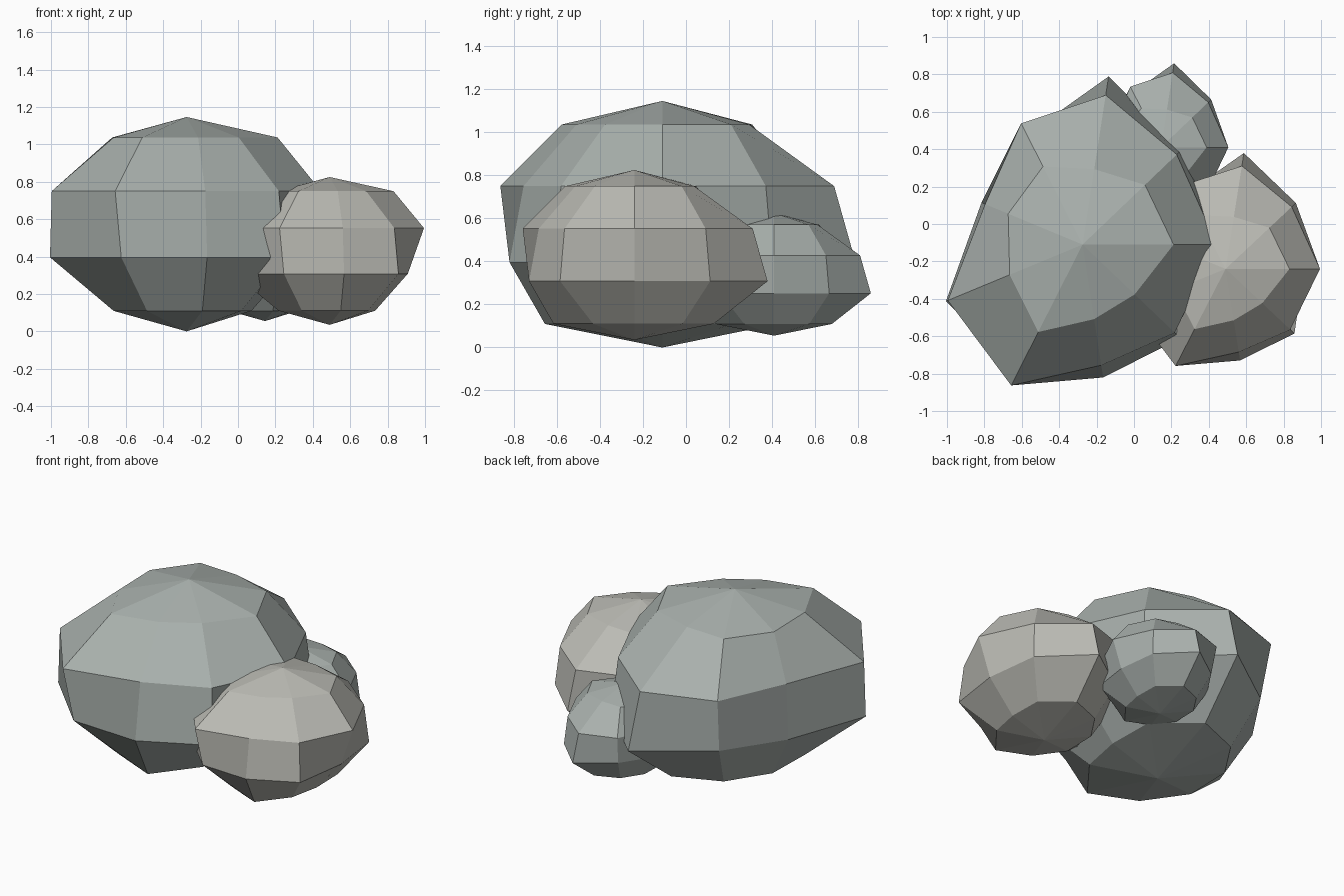
import bpy, bmesh, math

if "Cube" in bpy.data.objects:
    bpy.data.objects.remove(bpy.data.objects["Cube"])

SEGMENTS, BANDS = 9, 5

# Radius factors round the rock for each ring, top to bottom
ROUGHNESS = [
    (1.15, 1.03, 0.85, 1.00, 1.00, 0.98, 1.12, 0.84, 0.86),
    (1.05, 0.96, 1.04, 0.96, 0.81, 1.12, 1.115, 0.84, 0.94),
    (0.87, 1.02, 1.17, 0.87, 0.84, 1.135, 1.02, 0.925, 1.00),
    (0.82, 1.05, 1.13, 1.00, 0.96, 0.98, 1.00, 1.15, 0.90),
]


def boulder(name, centre, size, colour):
    """Faceted ellipsoid with horizontal rings and uneven radii."""
    cx, cy, cz = centre
    sx, sy, sz = size
    bm = bmesh.new()
    top = bm.verts.new((cx, cy, cz + sz))
    bottom = bm.verts.new((cx, cy, cz - sz))
    rings = []
    for i, factors in enumerate(ROUGHNESS, 1):
        polar = math.pi * i / BANDS
        ring = []
        for j, f in enumerate(factors):
            a = math.tau * j / SEGMENTS
            r = math.sin(polar) * f
            ring.append(bm.verts.new((cx + sx * r * math.cos(a),
                                      cy + sy * r * math.sin(a),
                                      cz + sz * math.cos(polar))))
        rings.append(ring)
    for j in range(SEGMENTS):
        k = (j + 1) % SEGMENTS
        bm.faces.new((top, rings[0][j], rings[0][k]))
        bm.faces.new((bottom, rings[-1][k], rings[-1][j]))
        for upper, lower in zip(rings, rings[1:]):
            bm.faces.new((upper[j], lower[j], lower[k], upper[k]))
    mesh = bpy.data.meshes.new(name)
    bm.to_mesh(mesh)
    bm.free()
    obj = bpy.data.objects.new(name, mesh)
    bpy.context.collection.objects.link(obj)
    mat = bpy.data.materials.new(name + "_stone")
    mat.diffuse_color = (*colour, 1)
    mat.use_nodes = True
    mat.node_tree.nodes["Principled BSDF"].inputs["Base Color"].default_value = mat.diffuse_color
    mesh.materials.append(mat)
    return obj


# Large, medium and small boulders, overlapping
boulder("large_boulder", (-0.275, -0.11, 0.573), (0.72, 0.82, 0.573), (0.40, 0.44, 0.42))
boulder("medium_boulder", (0.49, -0.24, 0.43), (0.505, 0.565, 0.395), (0.50, 0.50, 0.46))
boulder("small_boulder", (0.145, 0.41, 0.34), (0.36, 0.41, 0.285), (0.40, 0.44, 0.42))
